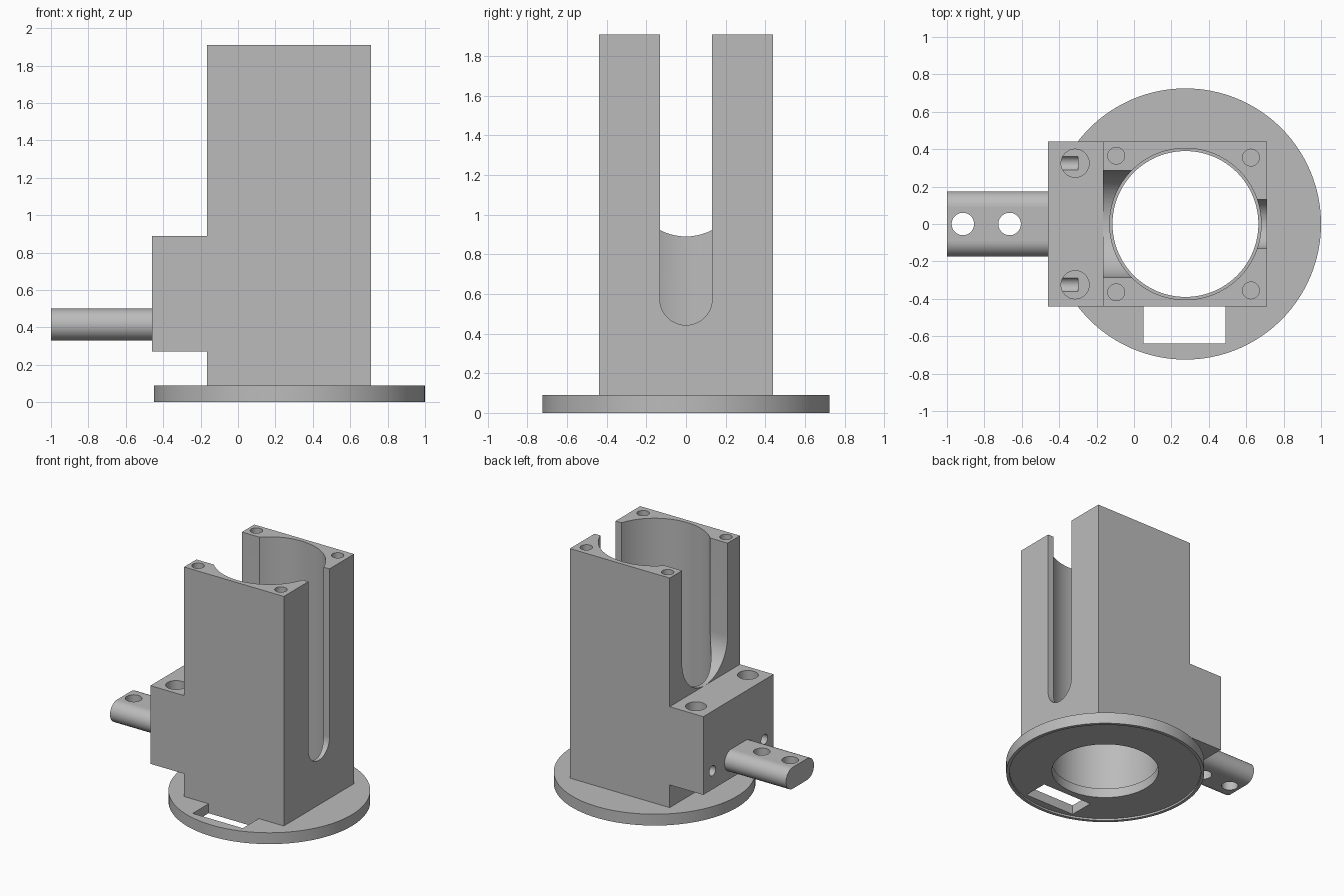
import bpy, bmesh
from math import pi
from mathutils import Matrix, Vector

if "Cube" in bpy.data.objects:
    bpy.data.objects.remove(bpy.data.objects["Cube"], do_unlink=True)

GREY = (0.5, 0.5, 0.5)
grey = bpy.data.materials.new("plain grey")
grey.use_nodes = True
grey.diffuse_color = (*GREY, 1)
grey.node_tree.nodes["Principled BSDF"].inputs["Base Color"].default_value = (*GREY, 1)


def make(name, bm):
    bmesh.ops.recalc_face_normals(bm, faces=bm.faces)
    mesh = bpy.data.meshes.new(name)
    bm.to_mesh(mesh)
    bm.free()
    mesh.materials.append(grey)
    obj = bpy.data.objects.new(name, mesh)
    bpy.context.scene.collection.objects.link(obj)
    return obj


def box(name, low, high):
    low, high = Vector(low), Vector(high)
    bm = bmesh.new()
    bmesh.ops.create_cube(bm, size=1)
    bmesh.ops.scale(bm, vec=high - low, verts=bm.verts)
    bmesh.ops.translate(bm, vec=(low + high) / 2, verts=bm.verts)
    return make(name, bm)


def cylinder(name, centre, radius, low, high, axis="Z", sides=48):
    """Cylinder along Z or X; centre gives (x, y) or (y, z)."""
    bm = bmesh.new()
    bmesh.ops.create_cone(bm, cap_ends=True, segments=sides,
                          radius1=radius, radius2=radius, depth=high - low)
    mid = (low + high) / 2
    if axis == "X":
        bmesh.ops.rotate(bm, matrix=Matrix.Rotation(pi / 2, 3, "Y"), verts=bm.verts)
        bmesh.ops.translate(bm, vec=(mid, *centre), verts=bm.verts)
    else:
        bmesh.ops.translate(bm, vec=(*centre, mid), verts=bm.verts)
    return make(name, bm)


def boolean(target, tools, operation="DIFFERENCE"):
    for tool in tools:
        tool.hide_render = True
        mod = target.modifiers.new("boolean", "BOOLEAN")
        mod.operation, mod.solver, mod.object = operation, "EXACT", tool
        bpy.context.view_layer.update()
        deps = bpy.context.evaluated_depsgraph_get()
        mesh = bpy.data.meshes.new_from_object(target.evaluated_get(deps))
        target.modifiers.clear()
        target.data = mesh
        bpy.data.objects.remove(tool, do_unlink=True)


def slot(half_width, centre_z, x_low, x_high):
    """Round-bottomed slot cutter, open at the top."""
    return [cylinder("slot_round", (0, centre_z), half_width, x_low, x_high, "X", 64),
            box("slot_straight", (x_low, -half_width, centre_z), (x_high, half_width, 2.1))]


CX = 0.275            # axis of the tube
LEFT, RIGHT = -0.165, 0.71
HALF = 0.44
BASE_TOP, TOP = 0.09, 1.91

# Round base with bore, shallow recess underneath and rectangular window
base = cylinder("round_base", (CX, 0), 0.725, 0, BASE_TOP, sides=128)
boolean(base, [
    cylinder("recess", (CX, 0), 0.7, -0.1, 0.015, sides=128),
    cylinder("base_bore", (CX, 0), 0.39, -0.2, 0.3, sides=96),
    box("window", (0.05, -0.64, -0.2), (0.49, -HALF, 0.3)),
])

# Square column with bore, two slots and corner screw holes
column = box("square_column", (LEFT, -HALF, BASE_TOP), (RIGHT, HALF, TOP))
holes = [cylinder("screw_hole", (x, s * y), 0.045, TOP - 0.25, TOP + 0.1, sides=32)
         for x, y in ((-0.095, 0.365), (0.625, 0.355)) for s in (-1, 1)]
boolean(column, [cylinder("bore", (CX, 0), 0.405, -0.1, 2.2, sides=96)]
        + slot(0.132, 0.575, CX, 0.9)
        + slot(0.285, 1.175, -0.4, CX) + holes)

# Side block with vertical and horizontal blind holes
block = box("side_block", (-0.46, -HALF, 0.27), (LEFT, HALF, 0.89))
for s in (-1, 1):
    boolean(block, [
        cylinder("block_hole", (-0.315, s * 0.325), 0.075, 0.4, 1),
        cylinder("face_hole", (s * 0.325, 0.417), 0.04, -0.6, -0.3, "X", 32),
    ])

# Flat-topped rounded arm with two through holes
ARM_Z, ARM_R, ARM_Y = 0.415, 0.085, 0.09
arm = box("mounting_arm", (-1, -ARM_Y, ARM_Z - ARM_R), (-0.45, ARM_Y, ARM_Z + ARM_R))
boolean(arm, [cylinder("arm_edge", (s * ARM_Y, ARM_Z), ARM_R, -1, -0.45, "X", 48)
              for s in (-1, 1)], "UNION")
boolean(arm, [cylinder("arm_hole", (x, 0), 0.06, 0.2, 0.7) for x in (-0.915, -0.665)])

# Smooth curved walls, keep edges sharp
bpy.ops.object.select_all(action="DESELECT")
for part in (base, column, block, arm):
    part.select_set(True)
    bpy.context.view_layer.objects.active = part
bpy.ops.object.shade_smooth_by_angle(angle=pi / 6)
